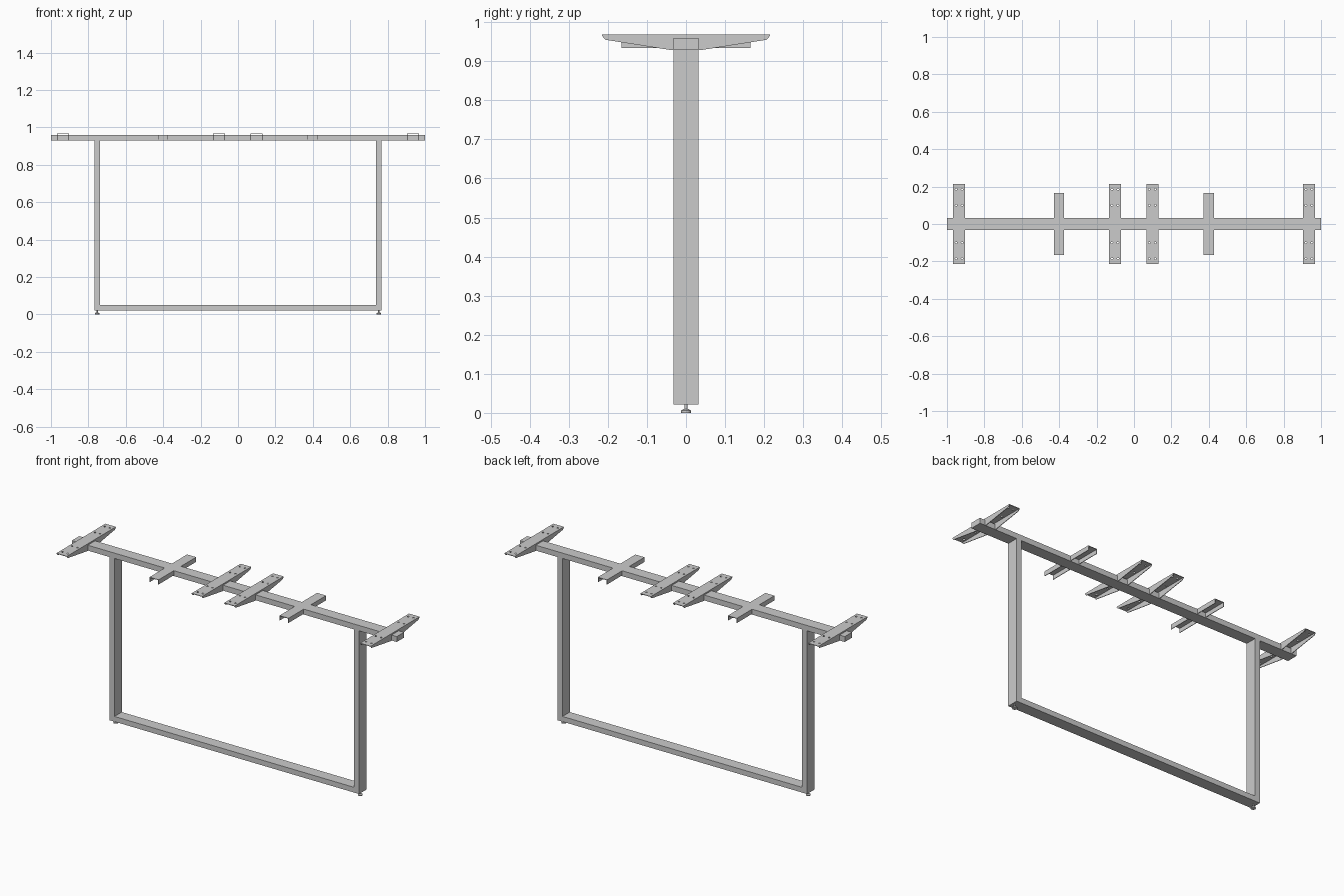
import bpy, bmesh, math
from mathutils import Matrix

if "Cube" in bpy.data.objects:
    bpy.data.objects.remove(bpy.data.objects["Cube"])

T = 0.003          # sheet metal thickness
HALF = 0.032       # half depth of the tubes


def add_box(bm, x0, x1, y0, y1, z0, z1):
    m = Matrix.Translation(((x0 + x1) / 2, (y0 + y1) / 2, (z0 + z1) / 2))
    m = m @ Matrix.Diagonal((x1 - x0, y1 - y0, z1 - z0, 1))
    bmesh.ops.create_cube(bm, size=1, matrix=m)


def add_cyl(bm, x, y, z0, z1, r0, r1, n=16):
    bmesh.ops.create_cone(bm, cap_ends=True, segments=n, radius1=r0, radius2=r1,
                          depth=z1 - z0, matrix=Matrix.Translation((x, y, (z0 + z1) / 2)))


def add_plate(bm, profile, x0, x1):
    """Extrude a (y, z) profile along x."""
    f = bm.faces.new([bm.verts.new((x0, y, z)) for y, z in profile])
    r = bmesh.ops.extrude_face_region(bm, geom=[f])
    verts = [v for v in r["geom"] if isinstance(v, bmesh.types.BMVert)]
    bmesh.ops.translate(bm, verts=verts, vec=(x1 - x0, 0, 0))


def to_object(name, bm):
    bmesh.ops.recalc_face_normals(bm, faces=bm.faces[:])
    me = bpy.data.meshes.new(name)
    bm.to_mesh(me)
    bm.free()
    ob = bpy.data.objects.new(name, me)
    bpy.context.collection.objects.link(ob)
    return ob


def box_object(name, *dims):
    bm = bmesh.new()
    add_box(bm, *dims)
    return to_object(name, bm)


# Tube frame
box_object("top_beam", -1, 1, -HALF, HALF, 0.93, 0.96)
box_object("bottom_rail", -0.738, 0.738, -HALF, HALF, 0.022, 0.051)
for side, s in (("left", -1), ("right", 1)):
    box_object(side + "_leg", *sorted((s * 0.738, s * 0.768)), -HALF, HALF, 0.022, 0.93)

    # Levelling foot: base disc, tapered shoulder and threaded stem
    bm = bmesh.new()
    add_cyl(bm, s * 0.753, 0, 0, 0.006, 0.0125, 0.0125)
    add_cyl(bm, s * 0.753, 0, 0.006, 0.010, 0.0125, 0.006)
    add_cyl(bm, s * 0.753, 0, 0.010, 0.024, 0.004, 0.004)
    foot = to_object(side + "_levelling_foot", bm)
    foot.data.shade_smooth()
    foot.data.set_sharp_from_angle(angle=math.radians(30))

# Bracket top plate with screw holes
W, L, TOP = 0.0325, 0.215, 0.968
plate = box_object("bracket_plate", -W, W, -L, L, TOP - T, TOP)
bm = bmesh.new()
for x in (-0.016, 0.016):
    for y in (-0.185, -0.1, 0.1, 0.185):
        add_cyl(bm, x, y, TOP - 0.02, TOP + 0.02, 0.005, 0.005, 12)
cutter = to_object("hole_cutter", bm)
cutter.hide_render = True
mod = plate.modifiers.new("holes", "BOOLEAN")
mod.operation, mod.solver, mod.object = "DIFFERENCE", "EXACT", cutter
bpy.context.view_layer.update()
drilled = bpy.data.meshes.new_from_object(plate.evaluated_get(bpy.context.evaluated_depsgraph_get()))

# Tapered side flanges, notched over the beam
half = [(HALF, 0.96), (HALF, 0.929), (0.04, 0.929), (0.206, 0.955), (L, TOP - T)]
profile = half + [(-y, z) for y, z in reversed(half)]
bm = bmesh.new()
bm.from_mesh(drilled)
add_plate(bm, profile, -W, -W + T)
add_plate(bm, profile, W - T, W)
bracket = to_object("outer_left_bracket", bm)
for ob in (plate, cutter):
    bpy.data.objects.remove(ob)
bracket.location.x = -0.935
for name, x in (("inner_left_bracket", -0.102), ("inner_right_bracket", 0.098),
                ("outer_right_bracket", 0.935)):
    ob = bpy.data.objects.new(name, bracket.data)
    ob.location.x = x
    bpy.context.collection.objects.link(ob)

# Short open channels welded to both faces of the beam
for side, cx in (("left", -0.401), ("right", 0.399)):
    for face, s in (("front", -1), ("back", 1)):
        y0, y1 = sorted((s * HALF, s * 0.165))
        a, b = cx - 0.028, cx + 0.028
        bm = bmesh.new()
        add_box(bm, a, b, y0, y1, 0.96 - T, 0.96)
        add_box(bm, a, a + T, y0, y1, 0.934, 0.96 - T)
        add_box(bm, b - T, b, y0, y1, 0.934, 0.96 - T)
        to_object(f"{side}_{face}_channel", bm)
